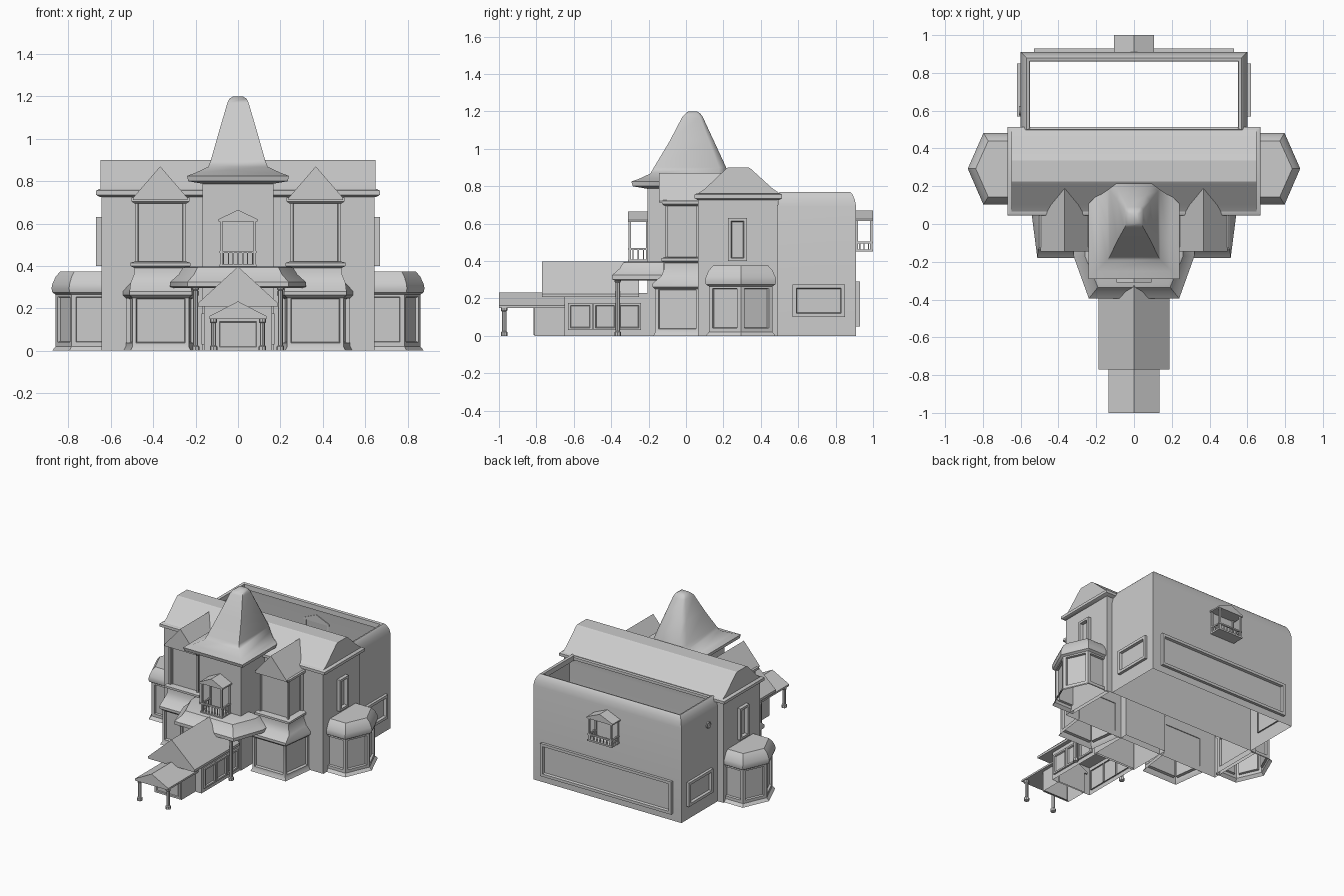
import bpy, bmesh, math
from mathutils import Vector

if "Cube" in bpy.data.objects:
    bpy.data.objects.remove(bpy.data.objects["Cube"])


def loft(name, rings, cap0=False, cap1=True, closed=True, mirror=False, inset=None, smooth=32):
    """Skin a stack of point rings; inset=(border, depth) recesses the upright panels."""
    bm = bmesh.new()
    vs = [[bm.verts.new(p) for p in r] for r in rings]
    n = len(rings[0])
    for a, b in zip(vs, vs[1:]):
        for i in range(n if closed else n - 1):
            j = (i + 1) % n
            bm.faces.new((a[i], a[j], b[j], b[i]))
    if cap0:
        bm.faces.new(vs[0])
    if cap1:
        bm.faces.new(vs[-1])
    bmesh.ops.recalc_face_normals(bm, faces=bm.faces)
    if inset:
        panels = [f for f in bm.faces if abs(f.normal.z) < .1 and f.calc_area() > .02]
        bmesh.ops.inset_individual(bm, faces=panels, thickness=inset[0], depth=0)
        bmesh.ops.inset_individual(bm, faces=panels, thickness=.004, depth=-inset[1])
    me = bpy.data.meshes.new(name)
    bm.to_mesh(me)
    bm.free()
    for p in me.polygons:
        p.use_smooth = True
    me.set_sharp_from_angle(angle=math.radians(smooth))
    ob = bpy.data.objects.new(name, me)
    bpy.context.collection.objects.link(ob)
    if mirror:
        ob.modifiers.new("mirror", "MIRROR")
    return ob


def rect(x0, x1, y0, y1, z):
    return [(x0, y0, z), (x1, y0, z), (x1, y1, z), (x0, y1, z)]


def box(name, x0, x1, y0, y1, z0, z1, mirror=False, bottom=True):
    return loft(name, [rect(x0, x1, y0, y1, z0), rect(x0, x1, y0, y1, z1)], bottom, True, mirror=mirror)


def gable(name, cx, w, y0, y1, z0, z1, apex, mirror=False):
    prof = [(-w, z0), (w, z0), (w, z1), (0, apex), (-w, z1)]
    return loft(name, [[(cx + x, y, z) for x, z in prof] for y in (y0, y1)], True, True, mirror=mirror)


def stack(name, foot, profile, **kw):
    """Loft a footprint function foot(offset) through (z, offset) pairs."""
    return loft(name, [[(x, y, z) for x, y in foot(d)] for z, d in profile], **kw)


def window(name, start, u, width, z0, z1, out, border=.02, depth=.02, mirror=False):
    """Raised frame with a sunken pane on a wall; u runs along the wall."""
    s, u, o = Vector(start), Vector(u), Vector(out)

    def ring(b, d):
        return [s + u * a + o * d + Vector((0, 0, z)) for a, z in
                ((b, z0 + b), (width - b, z0 + b), (width - b, z1 - b), (b, z1 - b))]
    return loft(name, [ring(0, -.01), ring(0, depth), ring(border, depth), ring(border + .004, .002)], mirror=mirror)


def post(name, x, y, z0, z1, r, mirror=False):
    prof = [(z0, 1.5), (z0 + .02, 1.5), (z0 + .025, 1), (z1 - .025, 1), (z1 - .02, 1.4), (z1, 1.4)]
    return loft(name, [[(x + r * k * math.cos(i * math.pi / 4), y + r * k * math.sin(i * math.pi / 4), z)
                        for i in range(8)] for z, k in prof], True, True, mirror=mirror)


# Rear block: open-topped walls with a rounded parapet
def rear(d):
    return [(x, y) for x, y, z in rect(-.6 - d, .6 + d, .49 - d * .3, .91 + d, 0)]


stack("rear_block", rear, [(0, 0), (.69, 0), (.73, -.008), (.76, -.022), (.77, -.032), (.765, -.048), (.73, -.05)], cap1=False)
window("rear_strip_window", (-.53, .91, 0), (1, 0, 0), 1.06, .05, .29, (0, 1, 0))
window("rear_side_window", (.6, .57, 0), (0, 1, 0), .28, .10, .275, (1, 0, 0), mirror=True)
loft("wall_vent", [[(x, .6 + r * math.cos(i * math.pi / 6), .6 + r * math.sin(i * math.pi / 6)) for i in range(12)]
                   for x, r in ((-.595, .025), (-.608, .025), (-.608, .018), (-.602, .017))])

# Main block with eaves and a flat-ridged roof
box("main_walls", -.645, .645, .065, .49, 0, .735, bottom=False)
stack("main_eaves", lambda d: [(x, y) for x, y, z in rect(-.645 - d, .645 + d, .07 - d, .49 + d, 0)],
      [(.725, .005), (.735, .024), (.755, .024), (.762, .012)], cap0=True)
roof = [(.055, .755), (.10, .785), (.21, .89), (.225, .9), (.335, .9), (.35, .89), (.46, .79), (.51, .755)]
loft("main_roof", [[(x, y, z) for y, z in roof] for x in (-.648, .648)], True, True)
window("upper_side_window", (.645, .225, 0), (0, 1, 0), .1, .40, .63, (1, 0, 0), .016, .025, True)


# Faceted bays on both sides
def side_foot(d):
    return [(.62, .462 + d), (.785 + d * .6, .462 + d), (.86 + d, .293), (.785 + d * .6, .122 - d), (.62, .122 - d)]


stack("side_bay_walls", side_foot, [(0, .018), (.02, 0), (.275, 0)], mirror=True, inset=(.03, .015))
stack("side_bay_roof", side_foot, [(.265, 0), (.275, .016), (.295, .02), (.315, .016), (.35, 0), (.375, -.022)],
      cap0=True, mirror=True)


# Two-storey front bays
def low_foot(d):
    return [(.20 - d, .07), (.232 - d, -.165 - d), (.498 + d, -.165 - d), (.53 + d, .07)]


def up_foot(d):
    return [(.247 - d, .07), (.247 - d, -.11 - d), (.485 + d, -.11 - d), (.485 + d, .07)]


stack("lower_bay_walls", low_foot, [(0, .01), (.02, 0), (.265, 0)], mirror=True, inset=(.025, .02))
loft("lower_bay_roof", [[(x, y, z) for x, y in f(d)] for f, d, z in (
    (low_foot, 0, .25), (low_foot, .014, .262), (low_foot, .014, .28), (up_foot, .022, .32),
    (up_foot, .006, .36), (up_foot, .004, .39), (up_foot, .022, .40), (up_foot, .022, .415), (up_foot, 0, .422))],
     cap0=True, mirror=True)
stack("upper_bay_walls", up_foot, [(.40, 0), (.71, 0)], mirror=True, inset=(.018, .02))
stack("upper_bay_eaves", up_foot, [(.695, .005), (.705, .018), (.722, .018), (.726, .01)], mirror=True, cap0=True)
gable("upper_bay_gable", .367, .128, -.145, .22, .712, .722, .87, mirror=True)

# Central tower with flared spire
box("tower_walls", -.168, .168, -.205, .12, 0, .81, bottom=False)
spire = [(.15, -.20, .16, .785), (.235, -.285, .17, .80), (.24, -.292, .18, .825), (.20, -.25, .19, .84),
         (.14, -.19, .218, .868), (.128, -.172, .215, .90), (.088, -.088, .15, 1.04),
         (.05, -.02, .09, 1.17), (.04, 0, .075, 1.19), (.022, .012, .06, 1.2)]


def spire_ring(w, y0, y1, z):
    c = .3 * w
    return [(-w, y0, z), (w, y0, z), (w, y1 - c, z), (w - c, y1, z), (-w + c, y1, z), (-w, y1 - c, z)]


loft("tower_spire", [spire_ring(*s) for s in spire], cap0=True, smooth=50)


# Balconies with rails, posts and little gables
def balcony(name, w, y0, y1, yo, z0, zr, z1, apex):
    s = 1 if yo > 0 else -1
    box(name + "_floor", -w, w, y0, y1, z0, z0 + .012)
    gable(name + "_roof", 0, w + .005, y0, y1, z1, z1 + .01, apex)
    for y in (y0 + .009, y1 - .009):
        box(name + "_post", w - .016, w - .004, y - .006, y + .006, z0, z1 + .005, mirror=True)
    box(name + "_front_rail", -w, w, yo - .006, yo + .006, zr - .01, zr)
    box(name + "_side_rail", w - .014, w - .003, y0, y1, zr - .01, zr, mirror=True)
    for i in range(7):
        x = -w + .02 + i * (2 * w - .04) / 6
        box(name + "_baluster", x - .003, x + .003, yo - .003, yo + .003, z0, zr - .005)
    for i in range(1, 4):
        y = y0 + i * (y1 - y0) / 4
        box(name + "_side_baluster", w - .011, w - .005, y - .003, y + .003, z0, zr - .005, mirror=True)


balcony("front_balcony", .088, -.31, -.2, -.302, .395, .47, .61, .665)
balcony("rear_balcony", .1, .905, 1.0, .992, .45, .505, .615, .67)


# Porch canopy wrapped around the tower base
def porch_foot(d):
    return [(-.29 - d, -.12), (-.29 - d, -.17), (-.215 - d * .8, -.365 - d),
            (.215 + d * .8, -.365 - d), (.29 + d, -.17), (.29 + d, -.12)]


stack("porch_canopy", porch_foot, [(.295, .01), (.302, .03), (.325, .03), (.335, .018), (.36, -.01), (.392, -.03), (.398, -.045)],
      cap0=True)
post("porch_post", .2, -.365, 0, .31, .012, mirror=True)

# Entrance hall with side windows
box("hall_walls", -.16, .16, -.65, -.19, 0, .23, bottom=False)
gable("hall_roof", 0, .188, -.77, -.25, .208, .225, .397)
for y, w in ((-.63, .13), (-.495, .125), (-.365, .125)):
    window("hall_window", (.16, y, 0), (0, 1, 0), w, .03, .175, (1, 0, 0), .012, .012, True)

# Vestibule and its gabled canopy on posts
box("vestibule", -.11, .11, -.81, -.64, 0, .17, bottom=False)
window("front_door", (-.1, -.81, 0), (1, 0, 0), .2, .005, .15, (0, -1, 0), .012, .006)
gable("entrance_canopy", 0, .135, -1.0, -.64, .15, .163, .233)
post("entrance_post", .115, -.972, 0, .155, .012, mirror=True)
